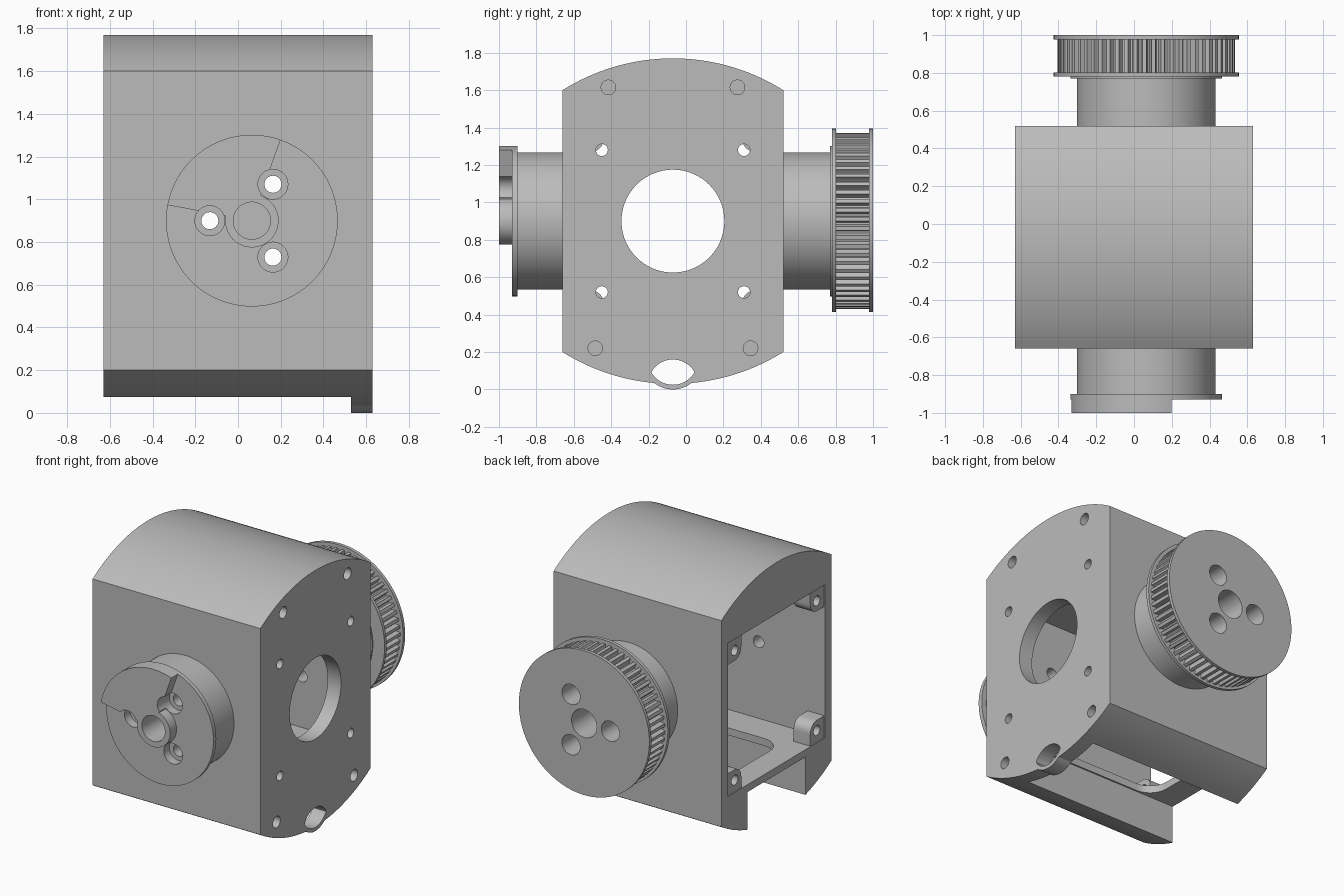
import bpy, bmesh
from math import sin, cos, pi, radians, sqrt, asin

cube = bpy.data.objects.get("Cube")
if cube:
    bpy.data.objects.remove(cube, do_unlink=True)

grey = bpy.data.materials.new("machined grey")
grey.use_nodes = True
grey.diffuse_color = (0.5, 0.5, 0.5, 1)
grey.node_tree.nodes["Principled BSDF"].inputs["Base Color"].default_value = (0.5, 0.5, 0.5, 1)

MID_Y, MID_Z = -0.07, 0.9      # centre of the housing end faces
HUB_X = 0.065                  # centre line of the hubs


def arc(u, v, r, start, end, n):
    """Points on an arc, angles in degrees."""
    return [(u + r * cos(radians(start + (end - start) * i / n)),
             v + r * sin(radians(start + (end - start) * i / n))) for i in range(n + 1)]


def circle(u, v, r, n=64):
    return arc(u, v, r, 0, 360, n)[:-1]


def rect(u0, u1, v0, v1):
    return [(u0, v0), (u1, v0), (u1, v1), (u0, v1)]


def rounded(u0, u1, v0, v1, r):
    return (arc(u1 - r, v1 - r, r, 0, 90, 8) + arc(u0 + r, v1 - r, r, 90, 180, 8)
            + arc(u0 + r, v0 + r, r, 180, 270, 8) + arc(u1 - r, v0 + r, r, 270, 360, 8))


def prism(name, outline, axis, lo, hi):
    """Extrude a flat outline along an axis."""
    place = {"x": lambda u, v, w: (w, u, v),
             "y": lambda u, v, w: (u, w, v),
             "z": lambda u, v, w: (u, v, w)}[axis]
    bm = bmesh.new()
    a = [bm.verts.new(place(u, v, lo)) for u, v in outline]
    b = [bm.verts.new(place(u, v, hi)) for u, v in outline]
    bm.faces.new(a)
    bm.faces.new(b)
    for i in range(len(a)):
        j = (i + 1) % len(a)
        bm.faces.new((a[i], a[j], b[j], b[i]))
    bmesh.ops.recalc_face_normals(bm, faces=bm.faces[:])
    mesh = bpy.data.meshes.new(name)
    bm.to_mesh(mesh)
    bm.free()
    mesh.materials.append(grey)
    obj = bpy.data.objects.new(name, mesh)
    bpy.context.collection.objects.link(obj)
    return obj


def boolean(obj, other, operation="DIFFERENCE"):
    mod = obj.modifiers.new("boolean", "BOOLEAN")
    mod.operation, mod.object, mod.solver = operation, other, "EXACT"
    bpy.context.view_layer.objects.active = obj
    bpy.ops.object.modifier_apply(modifier=mod.name)
    bpy.data.objects.remove(other, do_unlink=True)


def cut(obj, outline, axis, lo, hi):
    boolean(obj, prism("cutter", outline, axis, lo, hi))


def smooth(obj):
    bpy.ops.object.select_all(action="DESELECT")
    obj.select_set(True)
    bpy.context.view_layer.objects.active = obj
    bpy.ops.object.shade_smooth_by_angle(angle=radians(30))


screws = [(HUB_X + 0.197 * cos(radians(a)), MID_Z + 0.197 * sin(radians(a)))
          for a in (60, 180, 300)]

# Housing: flat sides with arched top and bottom
half, rise = 0.59, 0.17
R = (half ** 2 + rise ** 2) / (2 * rise)
sweep = asin(half / R) * 180 / pi
housing = prism("housing",
                arc(MID_Y, 1.77 - R, R, 90 - sweep, 90 + sweep, 48)
                + arc(MID_Y, 0.03 + R, R, 270 - sweep, 270 + sweep, 48),
                "x", -0.63, 0.63)

# Chamber open on one end, floor window and the slot under the floor
cut(housing, rect(MID_Y - 0.52, MID_Y + 0.52, 0.38, 1.42), "x", -0.8, 0.53)
cut(housing, rect(MID_Y - 0.31, MID_Y + 0.31, -0.2, 0.33), "x", -0.8, 0.53)
cut(housing, rounded(-0.46, 0.46, MID_Y - 0.3, MID_Y + 0.3, 0.13), "z", 0.28, 0.45)

# End plate bore, screw holes and blind pin holes
cut(housing, circle(MID_Y, MID_Z, 0.275, 96), "x", 0.45, 0.8)
for sy in (-1, 1):
    for sz in (-1, 1):
        cut(housing, circle(MID_Y + sy * 0.38, MID_Z + sz * 0.38, 0.032, 24), "x", 0.45, 0.8)
    for offset, z in ((0.345, 1.615), (0.415, 0.22)):
        cut(housing, circle(MID_Y + sy * offset, z, 0.039, 24), "x", 0.48, 0.8)

# Cable lip under the end plate, with a lens-shaped opening through both
lens_r = 0.134
tip = 59
lens = (arc(MID_Y, 0.159, lens_r, 270 - tip, 270 + tip, 20)
        + arc(MID_Y, 0.026, lens_r, 90 - tip, 90 + tip, 20)[1:-1])
lip = prism("cable_lip", arc(MID_Y, 0.16, 0.16, 212, 328, 32), "x", 0.53, 0.63)
for part in (housing, lip):
    cut(part, lens, "x", 0.4, 0.8)

# Corner bosses at the open end
for sy in (-1, 1):
    for sz in (-1, 1):
        y, z = MID_Y + sy * 0.44, MID_Z + sz * 0.44
        corner = [(y - sy * 0.07, z + sz * 0.1), (y + sy * 0.1, z + sz * 0.1),
                  (y + sy * 0.1, z - sz * 0.07)]
        curve = [(y - sy * 0.07 * cos(t * pi / 16), z - sz * 0.07 * sin(t * pi / 16))
                 for t in range(8, -1, -1)]
        boss = prism("corner_boss", corner + curve, "x", -0.625, -0.5)
        cut(boss, circle(y, z, 0.034, 24), "x", -0.8, -0.4)
        smooth(boss)

# Front hub with flange
front = prism("front_hub", circle(HUB_X, MID_Z, 0.367, 96), "y", -0.91, -0.65)
boolean(front, prism("flange", circle(HUB_X, MID_Z, 0.402, 96), "y", -0.93, -0.9), "UNION")

# Raised stop on the hub: a sector joined to a centre ring
stop = prism("hub_stop", [(HUB_X, MID_Z)] + arc(HUB_X, MID_Z, 0.402, 70.5, 169.5, 40),
             "y", -1.0, -0.925)
boolean(stop, prism("ring", circle(HUB_X, MID_Z, 0.125), "y", -1.0, -0.925), "UNION")

# Rear hub and its narrow collar
rear = prism("rear_hub", circle(HUB_X, MID_Z, 0.367, 96), "y", 0.51, 0.79)
collar = prism("rear_collar", circle(HUB_X, MID_Z, 0.402, 96), "y", 0.77, 0.79)

# Toothed pulley between two rims
teeth = 60
profile = []
for i in range(teeth):
    for t, r in ((0, 0.47), (0.42, 0.47), (0.5, 0.447), (0.6, 0.436), (0.82, 0.436), (0.92, 0.447)):
        a = 2 * pi * (i + t) / teeth
        profile.append((HUB_X + r * cos(a), MID_Z + r * sin(a)))
gear = prism("pulley_teeth", profile, "y", 0.795, 0.985)
rims = [prism("pulley_rim", circle(HUB_X, MID_Z + 0.004, 0.49, 128), "y", lo, lo + 0.022)
        for lo in (0.78, 0.978)]

# Screw bores through everything, wider at the outer ends, and blind centre bores
for x, z in screws:
    for part in (housing, front, rear):
        cut(part, circle(x, z, 0.04, 32), "y", -1.2, 1.2)
    for part in (front, stop):
        cut(part, circle(x, z, 0.07, 40), "y", -1.2, -0.87)
    for part in (rear, collar, gear, *rims):
        cut(part, circle(x, z, 0.068, 40), "y", 0.7, 1.2)
for part in (front, stop):
    cut(part, circle(HUB_X, MID_Z, 0.087, 48), "y", -1.2, -0.72)
for part in (rear, collar, gear, *rims):
    cut(part, circle(HUB_X, MID_Z, 0.095, 48), "y", 0.6, 1.2)

for part in (housing, lip, front, stop, rear, collar, gear, *rims):
    smooth(part)
